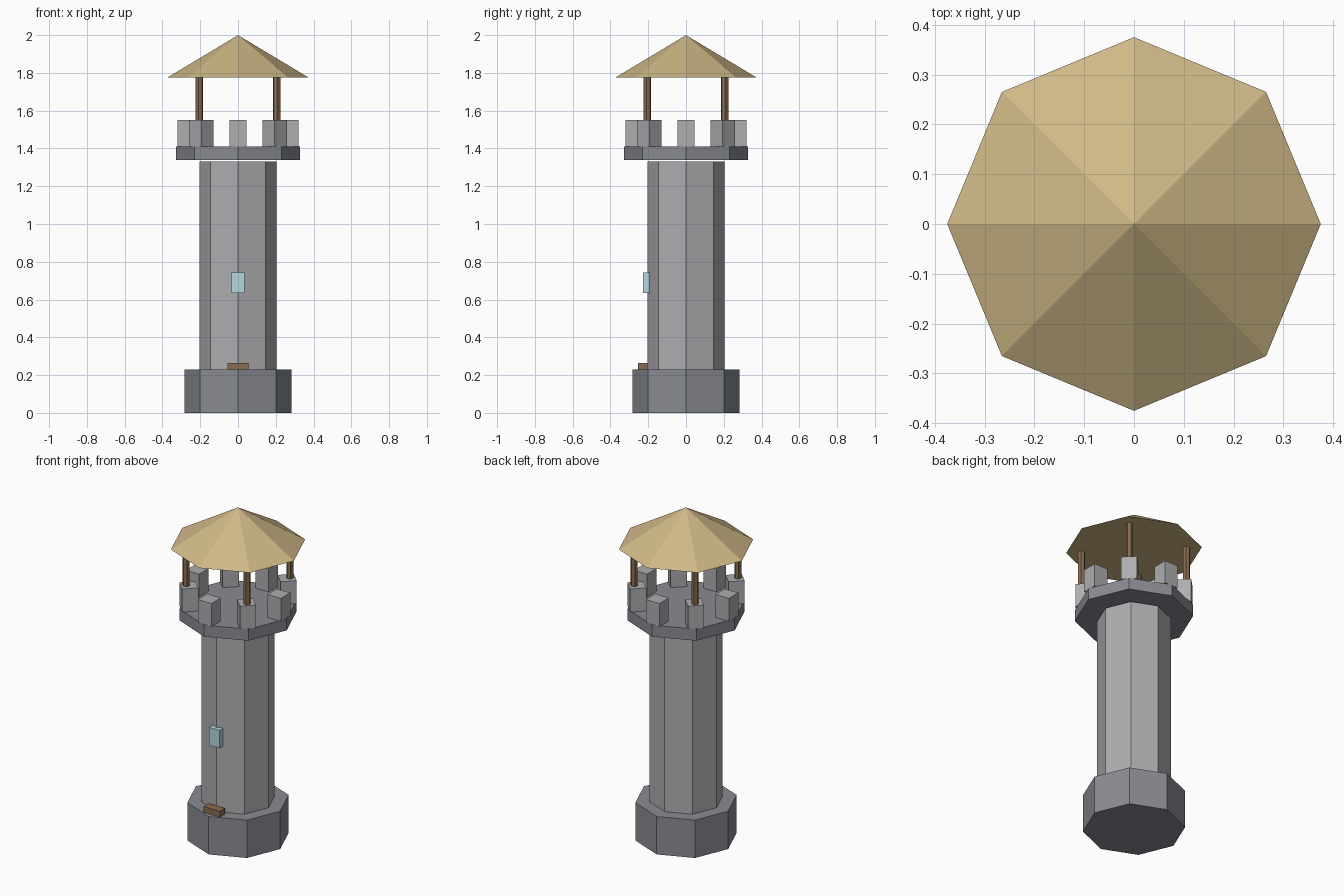
import bpy
from math import cos, sin, pi

if "Cube" in bpy.data.objects:
    bpy.data.objects.remove(bpy.data.objects["Cube"])


def material(name, r, g, b):
    m = bpy.data.materials.new(name)
    m.diffuse_color = (r, g, b, 1)
    m.use_nodes = True
    m.node_tree.nodes["Principled BSDF"].inputs["Base Color"].default_value = m.diffuse_color
    return m


STONE = material("stone", 0.42, 0.42, 0.44)
DARK_STONE = material("dark_stone", 0.25, 0.26, 0.29)
WOOD = material("wood", 0.25, 0.15, 0.08)
STRAW = material("straw", 0.62, 0.48, 0.24)
GLASS = material("glass", 0.45, 0.68, 0.74)


def finish(name, mat):
    ob = bpy.context.object
    ob.name = name
    ob.data.materials.append(mat)
    return ob


def prism(name, sides, r1, r2, z0, z1, mat, x=0, y=0, turn=0):
    """Upright prism or cone with its first corner on an axis."""
    bpy.ops.mesh.primitive_cone_add(vertices=sides, radius1=r1, radius2=r2, depth=z1 - z0,
                                    location=(x, y, (z0 + z1) / 2), rotation=(0, 0, turn))
    return finish(name, mat)


def box(name, center, size, mat, turn=0):
    bpy.ops.mesh.primitive_cube_add(size=1, location=center, rotation=(0, 0, turn))
    bpy.context.object.scale = size
    return finish(name, mat)


# Octagonal tower body
prism("base", 8, 0.283, 0.283, 0, 0.23, DARK_STONE)
prism("shaft", 8, 0.205, 0.205, 0.23, 1.33, STONE)
prism("platform", 8, 0.327, 0.327, 1.34, 1.41, DARK_STONE)

# Ring of battlements
for i in range(8):
    a = i * pi / 4
    box(f"merlon_{i + 1}", (0.275 * cos(a), 0.275 * sin(a), 1.48), (0.09, 0.09, 0.14), STONE, a)

# Roof posts standing on the diagonal battlements
for i in range(4):
    a = pi / 4 + i * pi / 2
    prism(f"roof_post_{i + 1}", 6, 0.02, 0.02, 1.54, 1.785, WOOD,
          0.29 * cos(a), 0.29 * sin(a), a)

# Pointed roof
prism("roof", 8, 0.375, 0, 1.775, 2.0, STRAW)

# Window and door on the front
box("window", (0, -0.21, 0.688), (0.07, 0.036, 0.108), GLASS)
box("door", (0, -0.228, 0.155), (0.112, 0.05, 0.22), WOOD)
